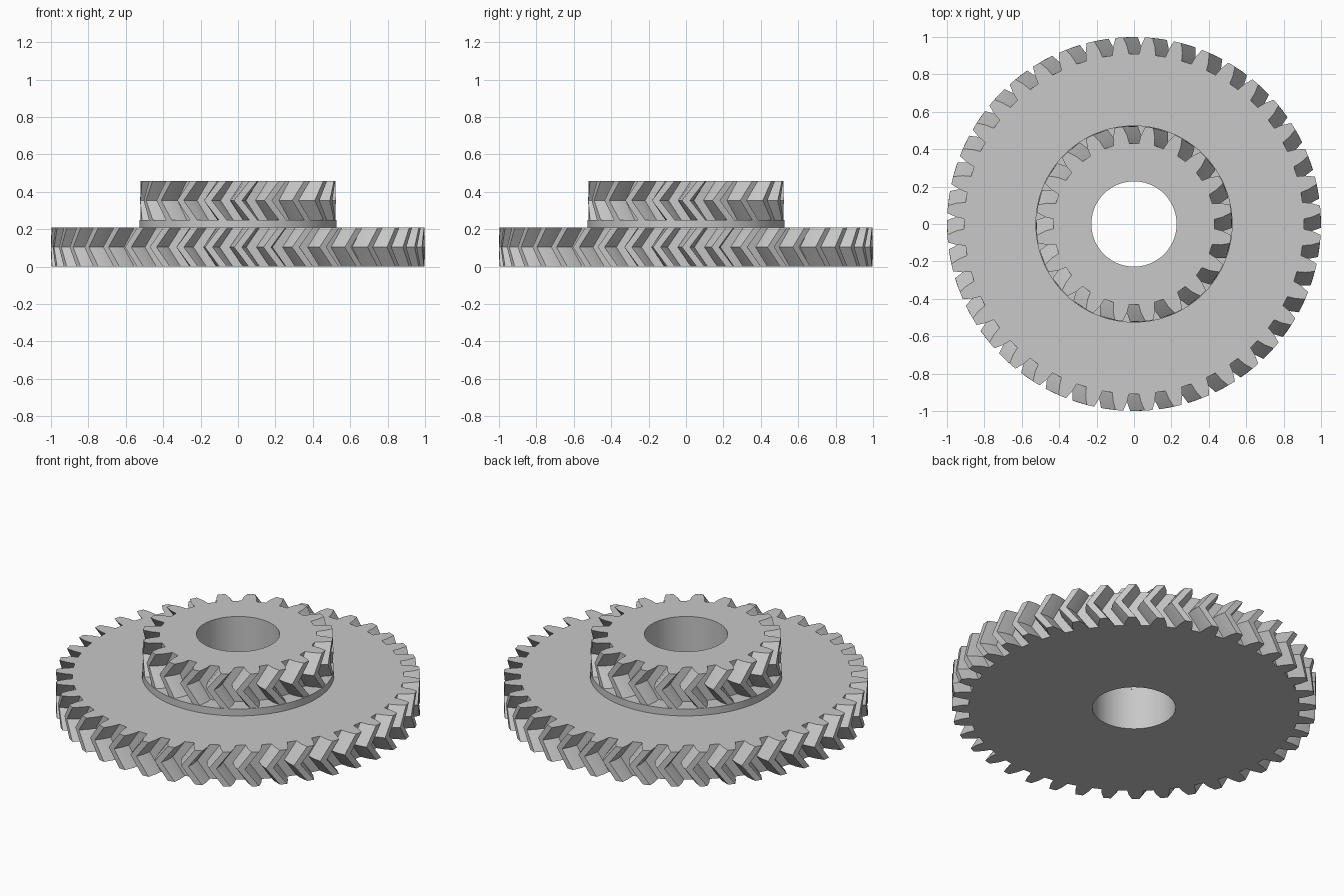
import bpy
import bmesh
from math import pi, cos, sin, radians

cube = bpy.data.objects.get("Cube")
if cube:
    bpy.data.objects.remove(cube, do_unlink=True)

# Single plain metal colour
GREY = (0.58, 0.58, 0.58, 1.0)
metal = bpy.data.materials.new("plain_grey")
metal.use_nodes = True
metal.diffuse_color = GREY
metal.node_tree.nodes["Principled BSDF"].inputs["Base Color"].default_value = GREY

BORE = 0.228
MODULE = 0.0476


def ring_solid(name, outline, levels):
    """Bored solid from a polar outline; levels are (height, twist) pairs."""
    bm = bmesh.new()
    outer, inner = [], []
    for z, twist in levels:
        outer.append([bm.verts.new((r * cos(a + twist), r * sin(a + twist), z))
                      for r, a in outline])
        inner.append([bm.verts.new((BORE * cos(a), BORE * sin(a), z))
                      for r, a in outline])
    # Closed section: up the outside, down the bore
    loops = outer + inner[::-1]
    count = len(outline)
    for k, lower in enumerate(loops):
        upper = loops[(k + 1) % len(loops)]
        for i in range(count):
            j = (i + 1) % count
            bm.faces.new((lower[i], lower[j], upper[j], upper[i]))
    bmesh.ops.recalc_face_normals(bm, faces=bm.faces)
    mesh = bpy.data.meshes.new(name)
    bm.to_mesh(mesh)
    bm.free()
    mesh.materials.append(metal)
    obj = bpy.data.objects.new(name, mesh)
    bpy.context.collection.objects.link(obj)
    bpy.ops.object.select_all(action='DESELECT')
    obj.select_set(True)
    bpy.context.view_layer.objects.active = obj
    bpy.ops.object.shade_smooth_by_angle(angle=radians(15))
    return obj


def herringbone_gear(name, teeth, bottom, top):
    """Gear whose teeth lean back half a pitch at mid height."""
    pitch = 2 * pi / teeth
    radius = MODULE * teeth / 2
    half = [(radius - 0.92 * MODULE, 0.31), (radius, 0.25),
            (radius + MODULE, 0.13)]
    tooth = [(r, -w) for r, w in half] + [(r, w) for r, w in reversed(half)]
    outline = [(r, (i + 0.5 + w) * pitch)
               for i in range(teeth) for r, w in tooth]
    middle = (bottom + top) / 2
    return ring_solid(name, outline,
                      [(bottom, 0), (middle, -pitch / 2), (top, 0)])


# Large gear, round collar and small gear stacked on one bore
herringbone_gear("large_gear", 40, 0.0, 0.208)
circle = [(0.527, 2 * pi * i / 120) for i in range(120)]
ring_solid("collar", circle, [(0.208, 0), (0.25, 0)])
herringbone_gear("small_gear", 20, 0.25, 0.458)
